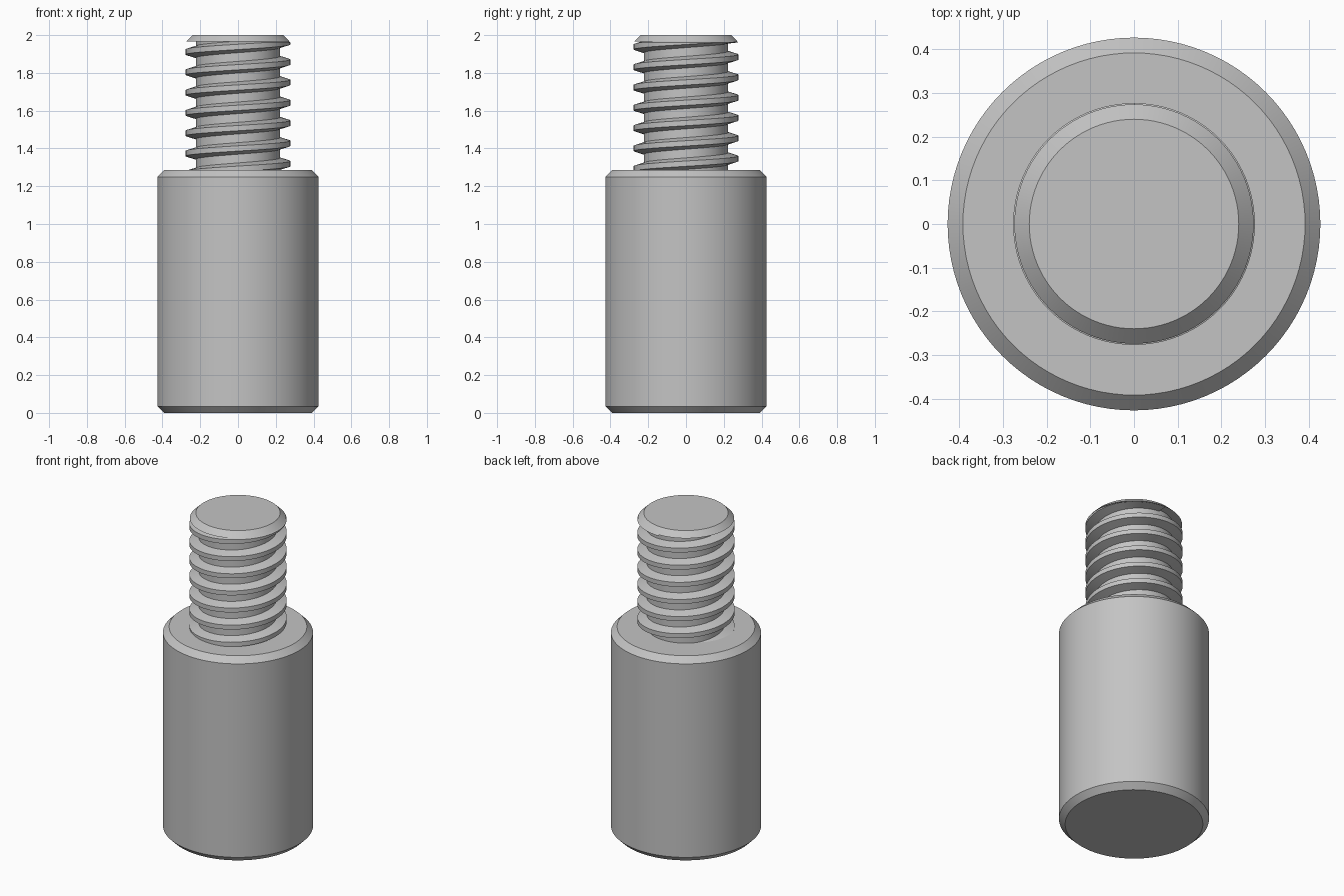
import bpy
import bmesh
import math

cube = bpy.data.objects.get("Cube")
if cube:
    bpy.data.objects.remove(cube, do_unlink=True)

# Single plain metal colour
grey = bpy.data.materials.new("steel_grey")
grey.use_nodes = True
colour = (0.55, 0.55, 0.55, 1)
grey.diffuse_color = colour
grey.node_tree.nodes["Principled BSDF"].inputs["Base Color"].default_value = colour

SEGMENTS = 96
TOP, CAP_R = 2.0, 0.24
CREST_R, ROOT_R = 0.277, 0.223
PITCH = 0.1075


def finish(name, bm):
    bmesh.ops.recalc_face_normals(bm, faces=bm.faces)
    mesh = bpy.data.meshes.new(name)
    bm.to_mesh(mesh)
    bm.free()
    mesh.materials.append(grey)
    obj = bpy.data.objects.new(name, mesh)
    bpy.context.collection.objects.link(obj)
    bpy.ops.object.select_all(action="DESELECT")
    obj.select_set(True)
    bpy.context.view_layer.objects.active = obj
    bpy.ops.object.shade_smooth_by_angle(angle=math.radians(25))
    return obj


def skin(bm, loops):
    """Join matching vertex loops with quads and close both ends."""
    for a, b in zip(loops, loops[1:]):
        n = len(a)
        for i in range(n):
            j = (i + 1) % n
            bm.faces.new((a[i], a[j], b[j], b[i]))
    bm.faces.new(loops[0])
    bm.faces.new(loops[-1])


def turned(name, profile):
    """Solid of revolution from (radius, height) points."""
    bm = bmesh.new()
    loops = []
    for r, z in profile:
        angles = [math.tau * i / SEGMENTS for i in range(SEGMENTS)]
        loops.append([bm.verts.new((r * math.cos(a), r * math.sin(a), z)) for a in angles])
    skin(bm, loops)
    return finish(name, bm)


# Chamfered cylindrical body
turned("body", [(0.392, 0), (0.427, 0.035), (0.427, 1.25), (0.392, 1.285)])

# Stud core and its chamfered end
turned("stud_core", [(ROOT_R, 1.25), (ROOT_R, 1.98)])
turned("stud_tip", [(0.274, 1.967), (CAP_R, TOP)])

# Right-hand helical thread, trimmed by the end chamfer
bm = bmesh.new()
section = [(ROOT_R - 0.01, -0.034), (CREST_R, -0.014), (CREST_R, 0.014), (ROOT_R - 0.01, 0.034)]
turns, start = 7.25, 1.212
steps = int(turns * SEGMENTS)
loops = []
for s in range(steps + 1):
    a = math.tau * s / SEGMENTS
    centre = start + PITCH * s / SEGMENTS
    ring = []
    for r, dz in section:
        limit = TOP - 0.002 - max(0, r - CAP_R)
        z = min(centre + dz, limit + dz * 0.01)
        ring.append(bm.verts.new((r * math.cos(a), r * math.sin(a), z)))
    loops.append(ring)
skin(bm, loops)
finish("stud_thread", bm)
